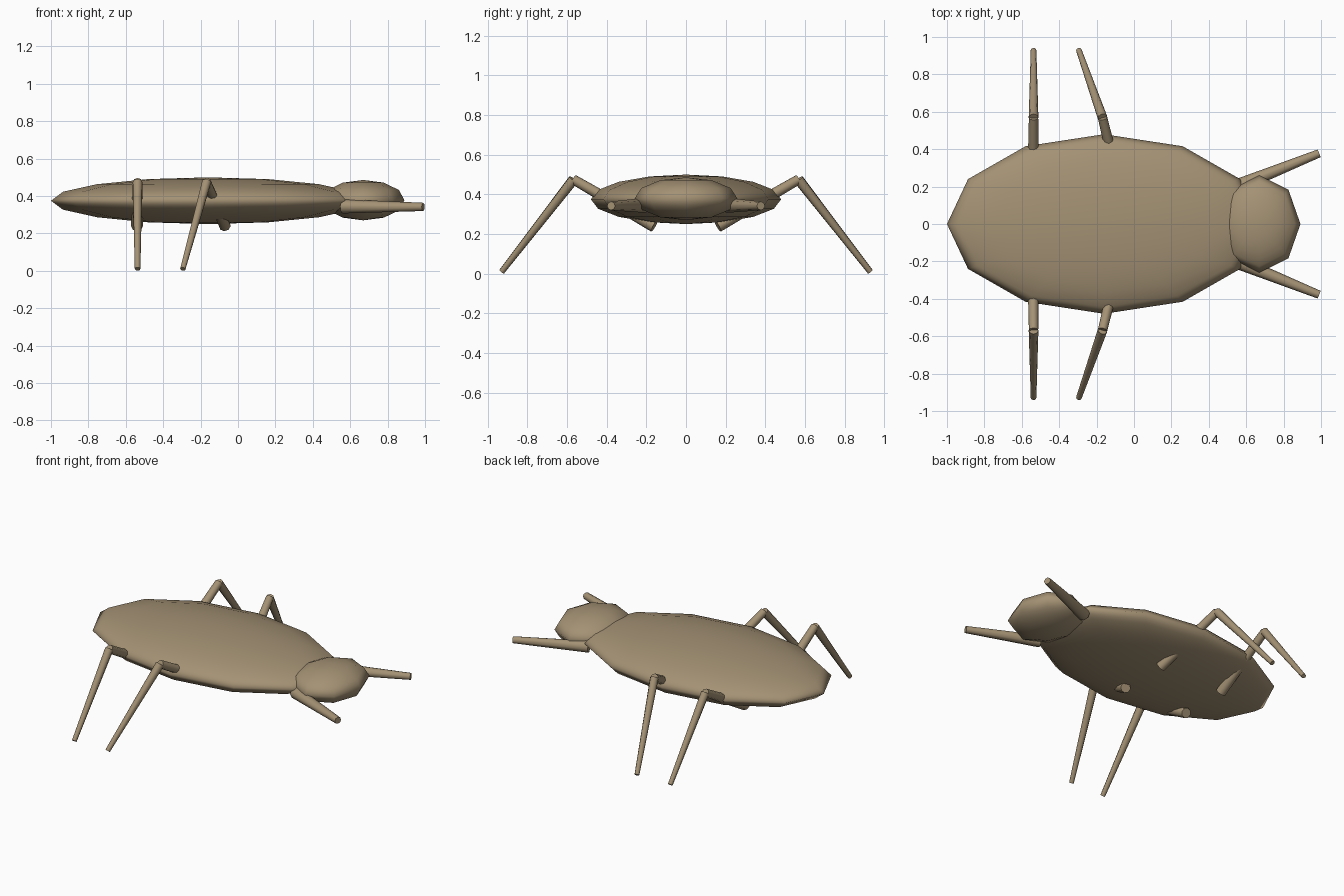
import bpy
import math
from mathutils import Vector

cube = bpy.data.objects.get("Cube")
if cube:
    bpy.data.objects.remove(cube, do_unlink=True)

tan = bpy.data.materials.new("tan_shell")
tan.use_nodes = True
colour = (0.37, 0.285, 0.175, 1)
tan.diffuse_color = colour
tan.node_tree.nodes["Principled BSDF"].inputs["Base Color"].default_value = colour


def finish(name, angle):
    obj = bpy.context.object
    obj.name = name
    obj.data.materials.append(tan)
    bpy.ops.object.shade_smooth_by_angle(angle=math.radians(angle))
    return obj


def ellipsoid(name, centre, radii, segments, rings):
    bpy.ops.mesh.primitive_uv_sphere_add(segments=segments, ring_count=rings, radius=1)
    obj = finish(name, 180)
    obj.location = centre
    obj.scale = radii


def limb(name, start, end, r_start, r_end):
    """Tapered capped rod between two points."""
    start, end = Vector(start), Vector(end)
    axis = end - start
    bpy.ops.mesh.primitive_cone_add(vertices=8, radius1=r_start, radius2=r_end,
                                    depth=axis.length, location=(start + end) / 2)
    obj = finish(name, 50)
    obj.rotation_euler = axis.to_track_quat('Z', 'Y').to_euler()


# Flat oval body and small head
ellipsoid("body", (-0.16, 0, 0.375), (0.84, 0.48, 0.125), 12, 8)
ellipsoid("head", (0.67, 0, 0.378), (0.22, 0.26, 0.108), 8, 6)

# Mirrored legs: the left of the model is +x, so the sides are back and front
for side, s in (("back", 1), ("front", -1)):
    limb(f"{side}_foreleg", (0.56, s * 0.205, 0.345), (0.99, s * 0.378, 0.342), 0.038, 0.022)
    for pair, hip_x, knee_x, foot_x in (("middle", -0.07, -0.168, -0.295),
                                        ("rear", -0.54, -0.537, -0.537)):
        knee = (knee_x, s * 0.568, 0.475)
        limb(f"{side}_{pair}_thigh", (hip_x, s * 0.16, 0.24), knee, 0.032, 0.025)
        limb(f"{side}_{pair}_shin", knee, (foot_x, s * 0.93, 0.01), 0.026, 0.015)
